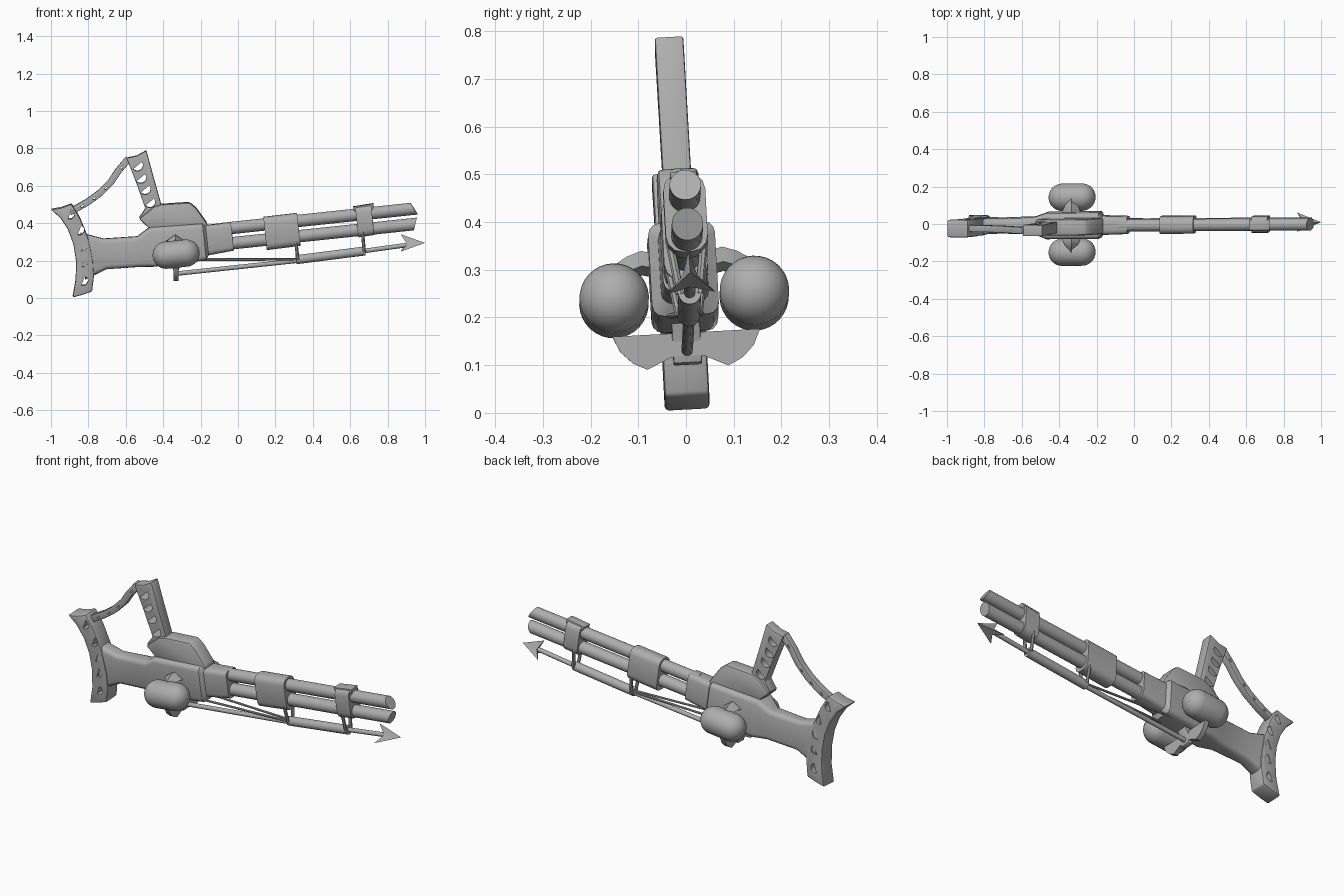
import bpy, bmesh, math
from mathutils import Matrix, Vector

cube = bpy.data.objects.get("Cube")
if cube:
    bpy.data.objects.remove(cube)

steel = bpy.data.materials.new("plain_grey")
steel.use_nodes = True
GREY = (0.42, 0.42, 0.42, 1)
steel.diffuse_color = GREY
steel.node_tree.nodes["Principled BSDF"].inputs["Base Color"].default_value = GREY

# The whole weapon leans and yaws very slightly
LEAN = Matrix(((1, 0, 0, 0), (0.012, 1, -0.055, 0.0135), (0, 0.055, 1, 0), (0, 0, 0, 1)))
SLOPE = 0.105
TILT = math.atan(SLOPE)


def finish(name, bm, bevel=0, cutter=None):
    bmesh.ops.recalc_face_normals(bm, faces=bm.faces)
    mesh = bpy.data.meshes.new(name)
    bm.to_mesh(mesh)
    bm.free()
    mesh.transform(LEAN)
    mesh.materials.append(steel)
    obj = bpy.data.objects.new(name, mesh)
    bpy.context.collection.objects.link(obj)
    if bevel:
        mod = obj.modifiers.new("Bevel", "BEVEL")
        mod.width, mod.segments = bevel, 2
    if cutter:
        mod = obj.modifiers.new("Holes", "BOOLEAN")
        mod.object, mod.solver = cutter, "EXACT"
    if bevel or cutter:
        deps = bpy.context.evaluated_depsgraph_get()
        baked = bpy.data.meshes.new_from_object(obj.evaluated_get(deps))
        obj.modifiers.clear()
        obj.data = baked
    if cutter:
        bpy.data.objects.remove(cutter)
    bpy.ops.object.select_all(action="DESELECT")
    obj.select_set(True)
    bpy.context.view_layer.objects.active = obj
    bpy.ops.object.shade_smooth_by_angle(angle=math.radians(35))
    return obj


def add_prism(bm, pts, half):
    """Side outline in x, z pulled out to both sides."""
    face = bm.faces.new([bm.verts.new((x, -half, z)) for x, z in pts])
    out = bmesh.ops.extrude_face_region(bm, geom=[face])["geom"]
    for v in out:
        if isinstance(v, bmesh.types.BMVert):
            v.co.y = half


def prism(name, pts, half, bevel=0, cutter=None):
    bm = bmesh.new()
    add_prism(bm, pts, half)
    return finish(name, bm, bevel, cutter)


def half_holes(name, centres, r, turn):
    """Row of half-round cutters."""
    bm = bmesh.new()
    for cx, cz in centres:
        arc = [math.radians(turn - 90 + i * 22.5) for i in range(9)]
        add_prism(bm, [(cx + r * math.cos(a), cz + r * math.sin(a)) for a in arc], 0.2)
    obj = finish(name, bm)
    obj.hide_render = True
    return obj


def loft(name, stations, corner):
    """Rounded box sections along x: (x, low z, high z, half width)."""
    bm = bmesh.new()
    rings = []
    for x, lo, hi, hw in stations:
        mid, hh, ring = (lo + hi) / 2, (hi - lo) / 2, []
        for q, (sy, sz) in enumerate(((1, 1), (-1, 1), (-1, -1), (1, -1))):
            for i in range(4):
                a = math.radians(q * 90 + i * 30)
                y = sy * (hw - corner) + corner * math.cos(a)
                z = sz * (hh - corner) + corner * math.sin(a)
                ring.append(bm.verts.new((x - SLOPE * z, y, mid + z)))
        rings.append(ring)
    for a, b in zip(rings, rings[1:]):
        for i in range(len(a)):
            j = (i + 1) % len(a)
            bm.faces.new((a[i], a[j], b[j], b[i]))
    bm.faces.new(rings[0])
    bm.faces.new(rings[-1])
    return finish(name, bm)


def rod(name, a, b, r, sides=24, slant=0):
    """Cylinder between two points, its far end cut at a slant."""
    a, b = Vector(a), Vector(b)
    bm = bmesh.new()
    bmesh.ops.create_cone(bm, cap_ends=True, segments=sides, radius1=r, radius2=r,
                          depth=(b - a).length)
    turn = (b - a).to_track_quat("Z", "Y").to_matrix().to_4x4()
    bm.transform(Matrix.Translation((a + b) / 2) @ turn)
    for v in bm.verts:
        if slant and (v.co - b).length < r * 1.2:
            v.co += (b - a).normalized() * slant * (v.co.z - b.z)
    return finish(name, bm)


# Receiver with stock neck and fore section
loft("receiver", [(-0.83, 0.10, 0.35, 0.043), (-0.71, 0.155, 0.318, 0.04),
                  (-0.53, 0.168, 0.33, 0.045), (-0.46, 0.17, 0.38, 0.07),
                  (-0.18, 0.205, 0.40, 0.07), (-0.165, 0.23, 0.39, 0.05),
                  (-0.03, 0.255, 0.405, 0.046)], 0.024)

# Curved shoulder plate with half-round openings
holes = half_holes("plate_cutter", [(-0.90, 0.45), (-0.848, 0.365), (-0.83, 0.28),
                                    (-0.826, 0.195), (-0.828, 0.095)], 0.026, -20)
prism("shoulder_plate",
      [(-1, 0.476), (-0.945, 0.485), (-0.89, 0.505), (-0.845, 0.43), (-0.80, 0.32),
       (-0.775, 0.2), (-0.77, 0.12), (-0.78, 0.037), (-0.83, 0.02), (-0.885, 0.005),
       (-0.868, 0.1), (-0.866, 0.2), (-0.88, 0.29), (-0.91, 0.37), (-0.95, 0.43)],
      0.047, 0.008, holes)

# Carrying handle rising from the hump
holes = half_holes("handle_cutter", [(-0.538, 0.71), (-0.52, 0.645), (-0.497, 0.585),
                                     (-0.472, 0.515)], 0.03, -50)
prism("handle", [(-0.596, 0.75), (-0.54, 0.762), (-0.49, 0.79), (-0.455, 0.66),
                 (-0.41, 0.50), (-0.40, 0.37), (-0.46, 0.37), (-0.53, 0.43),
                 (-0.495, 0.48), (-0.545, 0.62)], 0.03, 0.005, holes)
prism("handle_hump", [(-0.53, 0.425), (-0.46, 0.36), (-0.17, 0.37), (-0.163, 0.4),
                      (-0.225, 0.485), (-0.26, 0.513), (-0.41, 0.503), (-0.45, 0.49)],
      0.043, 0.012)

# Strap from handle to shoulder plate
path = [Vector(p) for p in ((-0.90, 0.46), (-0.805, 0.513), (-0.74, 0.56),
                            (-0.68, 0.62), (-0.64, 0.68), (-0.585, 0.745))]
upper, lower = [], []
for i, p in enumerate(path):
    d = (path[min(i + 1, len(path) - 1)] - path[max(i - 1, 0)]).normalized() * 0.018
    upper.append((p.x - d.y, p.y + d.x))
    lower.append((p.x + d.y, p.y - d.x))
holes = half_holes("strap_cutter", [(-0.835, 0.495), (-0.77, 0.537), (-0.71, 0.59),
                                    (-0.625, 0.70)], 0.009, -45)
prism("strap", upper + lower[::-1], 0.018, 0.003, holes)

# Twin barrels with slanted muzzles
rod("upper_barrel", (-0.08, 0, 0.37), (0.942, 0, 0.478), 0.033, 32, -0.5)
rod("lower_barrel", (-0.08, 0, 0.288), (0.948, 0, 0.396), 0.033, 32, 0.35)

# Barrel clamps
loft("rear_clamp", [(0.145, 0.257, 0.434, 0.046), (0.325, 0.28, 0.455, 0.046)], 0.034)
loft("front_clamp", [(0.635, 0.325, 0.49, 0.044), (0.72, 0.338, 0.502, 0.044)], 0.034)
prism("front_clamp_ridge", [(0.612, 0.489), (0.725, 0.507), (0.72, 0.46), (0.63, 0.45)],
      0.028, 0.004)

# Spear slung underneath
rod("spear_shaft", (-0.335, 0, 0.13), (0.35, 0, 0.203), 0.012, 16)
rod("spear_sleeve", (0.31, 0, 0.205), (0.68, 0, 0.252), 0.024)
rod("spear_neck", (0.66, 0, 0.25), (0.92, 0, 0.286), 0.012, 16)

# Three-barbed spear head
bm = bmesh.new()
tip = bm.verts.new((1, 0, 0.295))
notch = bm.verts.new((0.91, 0, 0.283))
ring = []
for i in range(6):
    a = math.radians(90 + i * 60)
    r, x = (0.06, 0.87) if i % 2 == 0 else (0.017, 0.905)
    ring.append(bm.verts.new((x, r * math.cos(a), 0.281 + r * math.sin(a))))
for i in range(6):
    bm.faces.new((tip, ring[i], ring[(i + 1) % 6]))
    bm.faces.new((notch, ring[(i + 1) % 6], ring[i]))
finish("spear_head", bm)

# Hangers from clamps down to the sleeve, and the two stay lines
for label, x, top, low in (("rear", 0.31, 0.30, 0.205), ("front", 0.665, 0.36, 0.25)):
    for side, s in (("left", 1), ("right", -1)):
        rod(f"{label}_hanger_{side}", (x, s * 0.036, top), (x + 0.01, s * 0.02, low), 0.009, 8)
for side, s in (("left", 1), ("right", -1)):
    rod(f"stay_line_{side}", (-0.30, s * 0.04, 0.205), (0.32, s * 0.008, 0.207), 0.006, 8)

# Tanks with pointed upper brackets
for side, s in (("left", 1), ("right", -1)):
    bm = bmesh.new()
    bmesh.ops.create_uvsphere(bm, u_segments=32, v_segments=17, radius=0.073)
    for v in bm.verts:
        v.co.z += math.copysign(0.053, v.co.z)
    bm.transform(Matrix.Translation((-0.331, s * 0.147, 0.243))
                 @ Matrix.Rotation(math.pi / 2 - TILT, 4, "Y"))
    finish(f"tank_{side}", bm)

    bm = bmesh.new()
    rows = []
    for y, z, w in ((0.055, 0.33, 0.055), (0.085, 0.338, 0.045), (0.115, 0.328, 0.03),
                    (0.145, 0.31, 0.006)):
        rows.append([bm.verts.new((-0.335 + dx, s * y, z + dz)) for dx, dz in
                     ((-w, -0.025), (0, 0.006), (w, -0.025), (0, -0.045))])
    for a, b in zip(rows, rows[1:]):
        for i in range(4):
            j = (i + 1) % 4
            bm.faces.new((a[i], a[j], b[j], b[i]))
    bm.faces.new(rows[0])
    bm.faces.new(rows[-1])
    finish(f"tank_bracket_{side}", bm)

# Crescent cradle under the tanks
half = [(0, 0.12), (0.035, 0.118), (0.085, 0.095), (0.115, 0.11), (0.14, 0.135), (0.155, 0.168)]
outline = half + [(-y, z) for y, z in half[:0:-1]]
bm = bmesh.new()
face = bm.faces.new([bm.verts.new((-0.345, y, z)) for y, z in outline])
for v in bmesh.ops.extrude_face_region(bm, geom=[face])["geom"]:
    if isinstance(v, bmesh.types.BMVert):
        v.co.x = -0.318
finish("tank_cradle", bm)
prism("cradle_post", [(-0.37, 0.2), (-0.29, 0.21), (-0.318, 0.15), (-0.318, 0.105),
                      (-0.342, 0.1), (-0.345, 0.15)], 0.03, 0.004)
